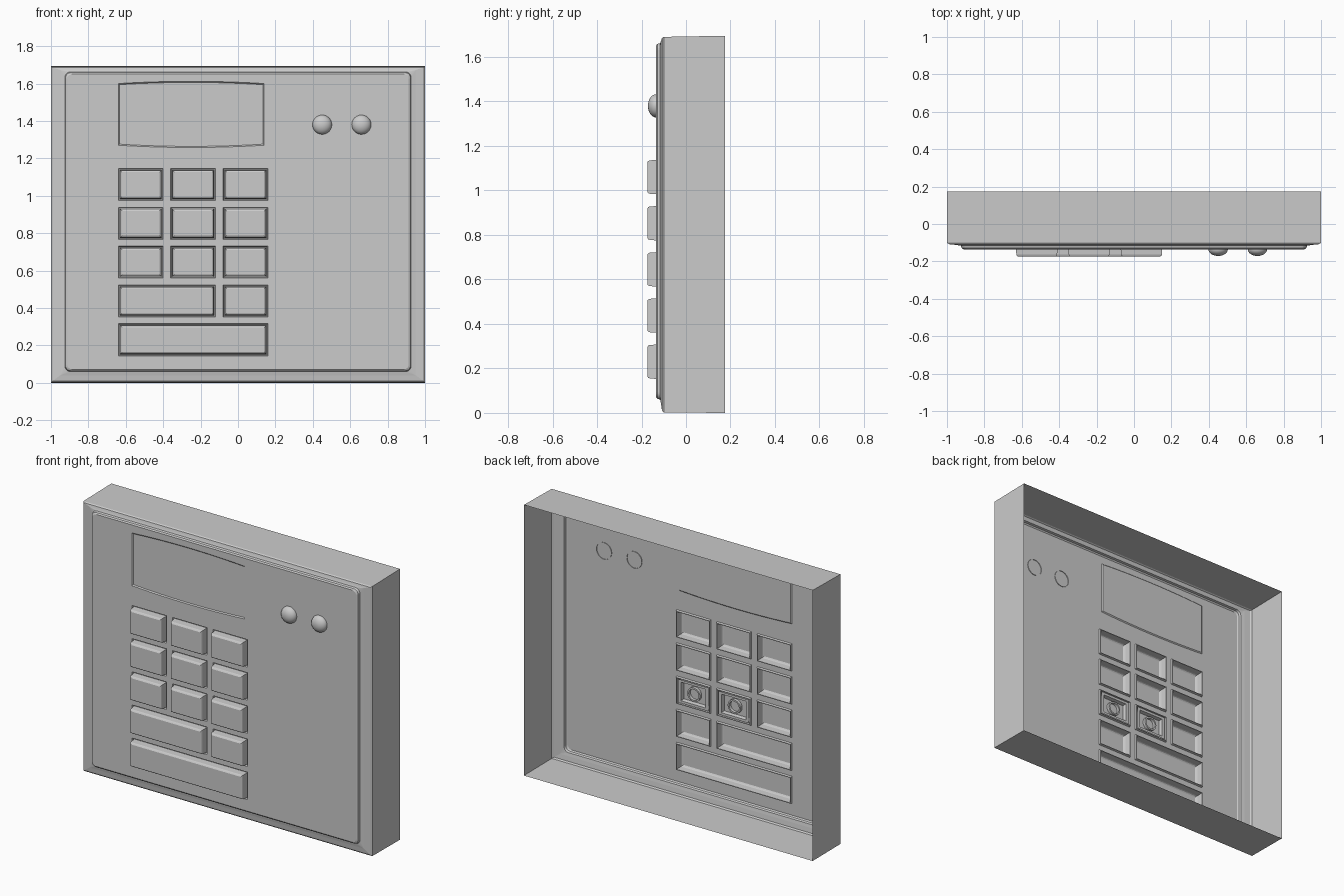
import bpy, bmesh, math

if "Cube" in bpy.data.objects:
    bpy.data.objects.remove(bpy.data.objects["Cube"])

grey = bpy.data.materials.new("light grey plastic")
grey.diffuse_color = (0.6, 0.6, 0.6, 1)
grey.use_nodes = True
grey.node_tree.nodes["Principled BSDF"].inputs["Base Color"].default_value = grey.diffuse_color
FACE = -0.135                      # y of the front plate


def rounded_rect(x0, x1, z0, z1, r, n=5):
    """Outline with rounded corners; r = 0 stacks the corner points."""
    pts = []
    for cx, cz, a in ((x1 - r, z1 - r, 0), (x0 + r, z1 - r, 90),
                      (x0 + r, z0 + r, 180), (x1 - r, z0 + r, 270)):
        for i in range(n + 1):
            t = math.radians(a + 90 * i / n)
            pts.append((cx + r * math.cos(t), cz + r * math.sin(t)))
    return pts


def rect(x0, x1, z0, z1):
    return [(x1, z1), (x0, z1), (x0, z0), (x1, z0)]


def circle(cx, cz, r, n=24):
    return [(cx + r * math.cos(math.tau * i / n), cz + r * math.sin(math.tau * i / n)) for i in range(n)]


def skin(bm, rings, cap=False):
    """Join (outline, y) rings with quads, optionally closing the last ring."""
    loops = [[bm.verts.new((x, y, z)) for x, z in pts] for pts, y in rings]
    for a, b in zip(loops, loops[1:]):
        for i in range(len(a)):
            j = (i + 1) % len(a)
            bm.faces.new((a[i], a[j], b[j], b[i]))
    if cap:
        bm.faces.new(loops[-1])
    return loops


def finish(bm, name, smooth=False):
    bmesh.ops.remove_doubles(bm, verts=bm.verts, dist=1e-5)
    bmesh.ops.recalc_face_normals(bm, faces=bm.faces)
    if sum(f.normal.y * f.calc_area() for f in bm.faces) > 0:
        bmesh.ops.reverse_faces(bm, faces=bm.faces)
    for f in bm.faces:
        f.smooth = smooth
    me = bpy.data.meshes.new(name)
    bm.to_mesh(me)
    bm.free()
    me.materials.append(grey)
    ob = bpy.data.objects.new(name, me)
    bpy.context.collection.objects.link(ob)
    return ob


# Key layout: (x0, x1, z0, z1)
cols = [(-0.64, -0.40), (-0.36, -0.12), (-0.08, 0.16)]
row_z = [1.06 - 0.2075 * i for i in range(5)]
keys = [(a, b, z) for z in row_z[:3] for a, b in cols]
keys += [(-0.64, -0.12, row_z[3]), (-0.08, 0.16, row_z[3]), (-0.64, 0.16, row_z[4])]
keys = [(a, b, z - 0.086, z + 0.086) for a, b, z in keys]


def display_outline(d):
    """Window with gently bowed top and bottom edges."""
    xs = [0.14 - 0.78 * i / 12 for i in range(13)]
    bow = lambda x: 0.012 * (1 - ((x + 0.25) / 0.39) ** 2)
    fit = lambda x: -0.25 + (x + 0.25) * (1 - d / 0.39)
    return ([(fit(x), 1.60 - d + bow(x)) for x in xs] +
            [(fit(x), 1.27 + d - bow(x)) for x in reversed(xs)])


# Open-backed housing with a stepped front
bm = bmesh.new()
loops = skin(bm, [
    (rounded_rect(-1, 1, 0, 1.695, 0), 0.175),
    (rounded_rect(-1, 1, 0.002, 1.69, 0), -0.10),
    (rounded_rect(-0.99, 0.99, 0.01, 1.685, 0), -0.108),
    (rounded_rect(-0.95, 0.95, 0.04, 1.672, 0), -0.112),
    (rounded_rect(-0.926, 0.926, 0.06, 1.662, 0.03), -0.116),
    (rounded_rect(-0.922, 0.922, 0.064, 1.658, 0.028), -0.129),
    (rounded_rect(-0.912, 0.912, 0.072, 1.65, 0.025), FACE)])
edge_loops = [loops[-1]]

# Hollow keys, each set in a narrow groove
for x0, x1, z0, z1 in keys:
    step = lambda d: rect(x0 + d, x1 - d, z0 + d, z1 - d)
    edge_loops.append(skin(bm, [
        (step(0), FACE), (step(0.004), -0.124), (step(0.008), -0.124),
        (step(0.011), -0.163), (step(0.014), -0.170), (step(0.02), -0.174)], cap=True)[0])

# Shallow display window
edge_loops.append(skin(bm, [(display_outline(0), FACE), (display_outline(0.006), -0.129)], cap=True)[0])

# Front plate filled around the openings
edges = []
for lp in edge_loops:
    for i in range(len(lp)):
        a, b = lp[i], lp[(i + 1) % len(lp)]
        edges.append(bm.edges.get((a, b)) or bm.edges.new((a, b)))
bmesh.ops.triangle_fill(bm, edges=edges, use_beauty=True, normal=(0, -1, 0))
finish(bm, "housing_and_keys")

# Indicator lamps: shallow domes with a small collar behind the plate
for name, cx in (("left_lamp", 0.45), ("right_lamp", 0.66)):
    bm = bmesh.new()
    rings = [(circle(cx, 1.38, 0.052), FACE + 0.004)]
    for i in range(8):
        t = math.radians(i * 11.5)
        rings.append((circle(cx, 1.38, 0.052 * math.cos(t)), FACE - 0.036 * math.sin(t)))
    skin(bm, rings, cap=True)
    finish(bm, name, smooth=True)

# Switch sockets behind two of the keys
for name, (x0, x1) in (("middle_switch", cols[1]), ("right_switch", cols[2])):
    cx, cz = (x0 + x1) / 2, row_z[2]
    box = lambda w, h: rect(cx - w, cx + w, cz - h, cz + h)
    bm = bmesh.new()
    skin(bm, [(box(0.105, 0.073), -0.128), (box(0.085, 0.058), -0.128),
              (box(0.08, 0.053), -0.150)], cap=True)
    skin(bm, [(circle(cx, cz, 0.044), -0.150), (circle(cx, cz, 0.044), -0.132),
              (circle(cx, cz, 0.034), -0.132), (circle(cx, cz, 0.034), -0.150)])
    finish(bm, name)
